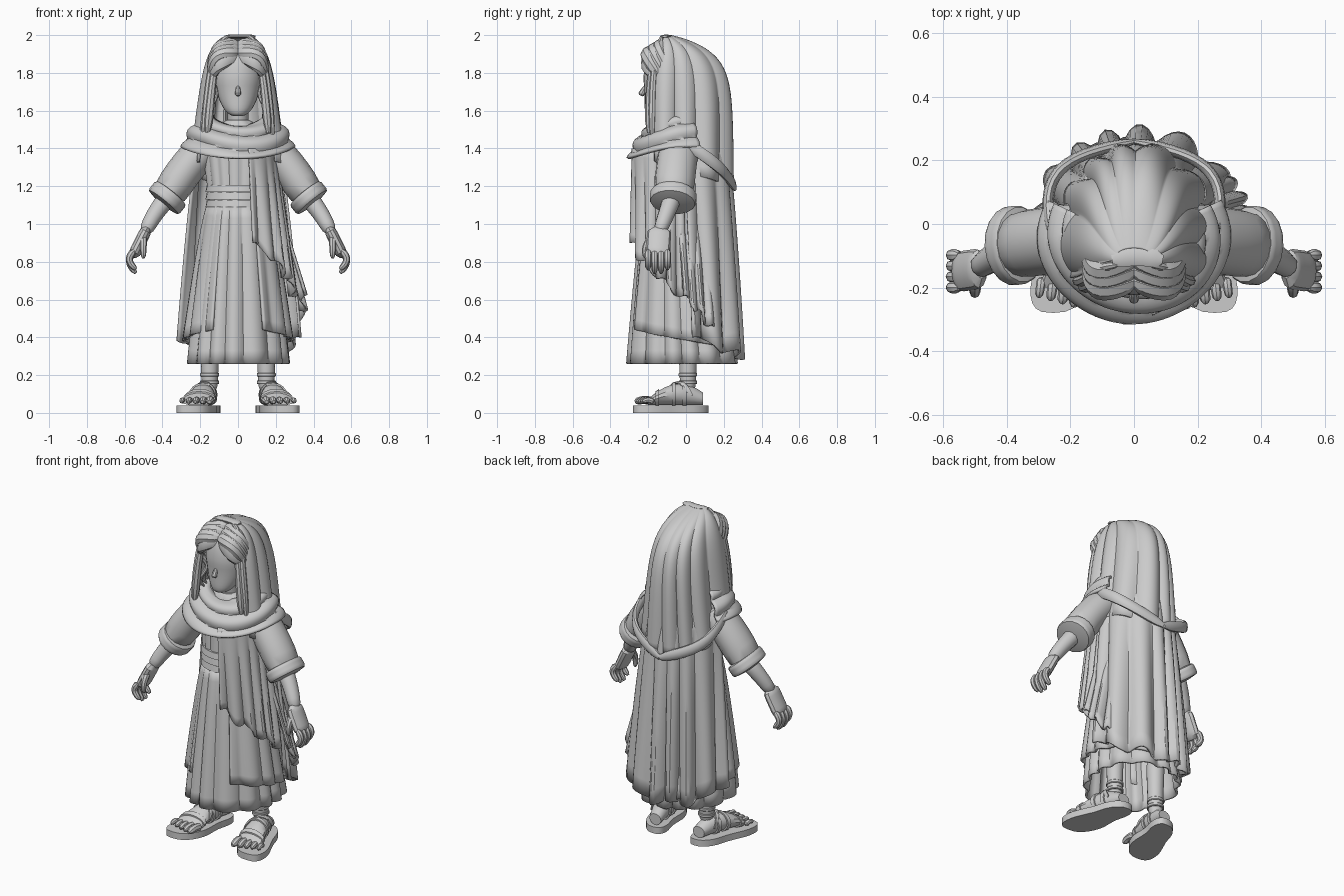
import bpy, bmesh
from math import sin, cos, pi, tau, exp, radians, copysign
from mathutils import Vector

if "Cube" in bpy.data.objects:
    bpy.data.objects.remove(bpy.data.objects["Cube"], do_unlink=True)

grey = bpy.data.materials.new("plain grey")
grey.use_nodes = True
grey.diffuse_color = (.6, .6, .6, 1)
grey.node_tree.nodes["Principled BSDF"].inputs["Base Color"].default_value = grey.diffuse_color

OUT, BACK, UP = Vector((1, 0, 0)), Vector((0, 1, 0)), Vector((0, 0, 1))


def point(x, y, z):
    return Vector((x, y, z))


def mix(first, second, amount):
    return first + (second - first) * amount


def surface(name, func, across, down, closed=True, caps=True, mirror=False, thick=0):
    """Grid of faces from func(u, v), smooth except at sharp folds."""
    bm = bmesh.new()
    columns = across if closed else across + 1
    rows = [[bm.verts.new(func(i / across, j / down)) for i in range(columns)]
            for j in range(down + 1)]
    for upper, lower in zip(rows, rows[1:]):
        for i in range(across):
            k = (i + 1) % columns
            bm.faces.new((upper[i], upper[k], lower[k], lower[i]))
    if closed and caps:
        bm.faces.new(rows[0])
        bm.faces.new(rows[-1])
    bmesh.ops.recalc_face_normals(bm, faces=bm.faces)
    mesh = bpy.data.meshes.new(name)
    bm.to_mesh(mesh)
    bm.free()
    part = bpy.data.objects.new(name, mesh)
    bpy.context.collection.objects.link(part)
    mesh.materials.append(grey)
    bpy.ops.object.select_all(action='DESELECT')
    part.select_set(True)
    bpy.context.view_layer.objects.active = part
    bpy.ops.object.shade_smooth_by_angle(angle=radians(32))
    if thick:
        solid = part.modifiers.new("Thickness", 'SOLIDIFY')
        solid.thickness, solid.offset = thick, 0
    if mirror:
        part.modifiers.new("Mirror", 'MIRROR').use_mirror_merge = False


def arc(start, end, bow=Vector()):
    """Path between two points, bowed sideways in the middle."""
    return lambda v: mix(start, end, v) + bow * sin(pi * v)


def tube(name, path, radius, tip=1, flat=1, hint=BACK, sides=10, steps=8, mirror=True):
    """Tapered tube with rounded ends; flat widens it along the hint."""
    def func(u, v):
        along = (path(min(v + .01, 1)) - path(max(v - .01, 0))).normalized()
        wide = (hint - along * hint.dot(along)).normalized()
        size = radius * mix(1, tip, v) * max(.5, (1 - abs(2 * v - 1) ** 8) ** .5)
        return path(v) + size * (along.cross(wide) * cos(tau * u) + wide * flat * sin(tau * u))
    surface(name, func, sides, steps, mirror=mirror)


def pleat(angle, folds, shift=0):
    wave = folds * (angle + .1 * sin(3 * angle + shift)) + shift
    return abs(sin(wave / 2)) - .6 + .2 * sin(2 * angle + shift)


def ring(z, y, wide, deep, fold=0):
    return Vector((z, y, wide, deep, fold))


def cloth(name, top, bottom, start=0, end=360, folds=0, curve=1, hem=None, shift=0, **options):
    """Pleated sheet widening from the top ring to the bottom ring."""
    def func(u, v):
        angle = radians(mix(start, end, u))
        _, y, wide, deep, fold = mix(top, bottom, v ** curve)
        z = mix(top[0], hem(u) if hem else bottom[0], v)
        push = fold * pleat(angle, folds, shift)
        return point((wide + push) * cos(angle), y + (deep + push) * sin(angle), z)
    surface(name, func, max(32, folds * (end - start) // 45), 12, closed=end - start == 360, **options)


# Tunic, sash and skirt
waist = ring(1.1, -.07, .15, .15, .01)
chest = ring(1.4, -.06, .19, .15, .01)
collar = ring(1.55, -.09, .06, .06)
cloth("tunic_body", chest, waist, folds=14)
cloth("tunic_yoke", collar, chest, folds=14, curve=.7)
for level in range(3):
    low = 1.09 + .04 * level
    cloth("waist_sash", ring(low + .036, -.07, .165, .16), ring(low, -.07, .172, .167))
cloth("skirt", waist, ring(.26, -.02, .26, .28, .03), folds=14, curve=.8, caps=False, thick=.012)
cloth("skirt_side_panel", ring(1.1, -.06, .16, .16), ring(.4, -.02, .28, .28, .025), -62, 70, 14,
      curve=.8, hem=lambda u: mix(.44, .33, u), thick=.014, mirror=True)

# Sleeves, cuffs, forearms and hands
shoulder, cuff = point(.13, -.03, 1.44), point(.39, -.07, 1.12)
wrist, knuckles = point(.48, -.14, .98), point(.55, -.15, .84)
tube("sleeve", arc(shoulder, cuff, UP * .03), .095, flat=1.12, sides=16)
tube("sleeve_cuff", arc(mix(shoulder, cuff, .84), mix(shoulder, cuff, 1.04)), .104, flat=1.2, sides=18)
tube("forearm", arc(mix(shoulder, cuff, .9), mix(wrist, knuckles, .2), OUT * .01), .052, .7, sides=12)
tube("palm", arc(wrist, mix(wrist, knuckles, 1.1)), .032, flat=2, sides=12)
for i, finger in enumerate(("index", "middle", "ring", "little")):
    base = knuckles + BACK * (.034 * i - .05) + UP * .02
    reach = .12 if i in (1, 2) else .1
    tube(finger + "_finger", arc(base, base - UP * reach - OUT * .01, OUT * .03), .02, .8, sides=8)
thumb = mix(wrist, knuckles, .3) - BACK * .03
tube("thumb", arc(thumb, thumb - UP * .12 - BACK * .04, BACK * -.02), .022, .6, sides=8)

# Legs, feet and sandals
ankle = point(.15, .01, .09)
tube("lower_leg", arc(ankle + UP * .4, ankle), .055, .75, sides=14)
for lift in (.06, .1):
    tube("ankle_strap", arc(ankle + UP * lift, ankle + UP * (lift + .025)), .05, sides=14)


def foot_point(u, v, grow=0):
    tall, wide = .058 * sin(pi * mix(.2, .9, v)), mix(.04, .085, v)
    return point(mix(.15, .215, v) + (wide + grow) * cos(tau * u), mix(.09, -.2, v),
                 .04 + tall + (tall + grow) * sin(tau * u))


surface("foot", foot_point, 14, 10, mirror=True)
for place in (.3, .5, .8):
    surface("foot_strap", lambda u, v: foot_point(u, place + .07 * v, .008), 16, 2, mirror=True)
tube("cross_strap", lambda v: foot_point(mix(.5, 0, v), mix(.7, .2, v), .006), .007, flat=2, sides=6)
for i in range(5):
    base = point(.142 + .037 * i, -.17, .058)
    tube("toe", arc(base, base + BACK * (.01 * i - .1) + OUT * .01, UP * .01), .024 - .002 * i, .8, hint=OUT, sides=8)


def sole_point(u, v):
    side, along = cos(tau * u), sin(tau * u)
    half = .1 - .015 * along - .02 * exp(-8 * (along - .2) ** 2)
    return point(.2 - .055 * along + half * copysign(abs(side) ** .7, side),
                 .2 * copysign(abs(along) ** .9, along) - .08, .04 * v)


surface("sandal_sole", sole_point, 32, 1, mirror=True)


# Neck, head and face
def head_point(u, v):
    turn, height = tau * u, cos(pi * mix(.04, .96, v))
    low = max(0, -height)
    size = .125 * sin(pi * mix(.04, .96, v)) ** .7 * (1 - .2 * low)
    return point(size * cos(turn), size * sin(turn) - .1 - .07 * low ** 2, 1.76 + .19 * height)


surface("head", head_point, 28, 20)
tube("neck", arc(point(0, -.07, 1.46), point(0, -.1, 1.68)), .055, sides=14, mirror=False)
tube("nose", arc(point(0, -.215, 1.73), point(0, -.24, 1.68)), .01, 1.8, sides=8, mirror=False)
tube("ear", arc(point(.12, -.1, 1.75), point(.12, -.1, 1.67), OUT * .01), .012, flat=1.7, sides=8)

# Parted wavy hair
parting, temple = point(0, -.18, 1.91), point(.14, -.13, 1.77)
for i in range(3):
    shift = (BACK + UP * .6) * .035 * i
    tube("front_hair_lock", arc(parting + shift, temple + shift * .6, point(.04, -.05, .05)), .03,
         .9, 1.3, BACK + UP, 8, 12)
tube("brow_lock", arc(parting - UP * .02, temple, point(.03, -.06, .01)), .022, flat=1.5, hint=UP, sides=8)
for i in range(3):
    root = point(.13 + .01 * i, -.15 + .04 * i, 1.82)
    tube("side_hair_lock", lambda v: root - UP * .26 * v + (OUT - BACK) * .014 * sin(3 * pi * v),
         .018, .5, 1.3, sides=8, steps=16)


# Head veil with rolled front edges
def veil_point(u, v):
    angle = radians(mix(-22, 202, u))
    drop = .007 + (.66 + .13 * sin(pi * u)) * v ** 2
    dome = 1 - exp(-10 * drop)
    push = .035 * v * pleat(angle, 13)
    return point(((.16 + .11 * drop) * dome ** .4 + push) * cos(angle),
                 (.3 * dome ** .9 + push) * sin(angle) - .06 - .05 * exp(-20 * drop), 2 - drop)


surface("head_veil", veil_point, 112, 26, closed=False, caps=False, thick=.014)
tube("veil_crown", arc(veil_point(0, 0) - OUT * .12, veil_point(0, 0) + OUT * .04, BACK * .01),
     .01, flat=3, mirror=False)
tube("veil_edge", lambda v: veil_point(0, .03 + .87 * v) - BACK * .015, .012, 1.8, sides=8, steps=16)
tube("veil_inner_fold", lambda v: veil_point(0, mix(.4, .88, v)) - OUT * .02 - BACK * .03, .016, 1.6, sides=8)


# Shoulder scarf with swagged folds, and its loop hanging behind
def scarf_point(u, v):
    angle = radians(mix(-205, 25, u))
    front = max(0, -sin(angle)) ** 1.6
    ridge = .024 * abs(sin(2.5 * pi * v + .6 * sin(2 * angle)))
    spread = .145 * v ** .6 + ridge
    z = 1.57 - .17 * v ** 1.4 - .06 * front + .3 * ridge
    return point((.13 + spread) * cos(angle), (.1 + spread) * sin(angle) - .04, z)


surface("shoulder_scarf", scarf_point, 56, 21, closed=False, thick=.016)
tube("scarf_back_loop", arc(point(.265, -.02, 1.44), point(0, .26, 1.19), point(.1, .05, -.01)), .018,
     flat=1.8, hint=UP, steps=14)

# Long cape behind, and the scarf ends hanging in front and at the side
cloth("back_cape", ring(1.45, -.04, .2, .25), ring(.3, .01, .3, .28, .06), 4, 176, 15, curve=.7,
      hem=lambda u: .3 + .1 * (2 * u - 1) ** 2 + .02 * sin(24 * u), shift=.6, thick=.014)
cloth("hanging_scarf_end", ring(1.4, -.05, .2, .24), ring(.65, -.04, .29, .26, .04), -74, 8, 22,
      hem=lambda u: mix(.9, .6, u) + .02 * sin(20 * u), shift=.4, thick=.014)
cloth("trailing_fold", ring(1.15, -.02, .2, .2), ring(.5, .02, .35, .2, .04), -8, 40, 24,
      hem=lambda u: mix(.62, .42, u) + .02 * sin(16 * u), thick=.014)
